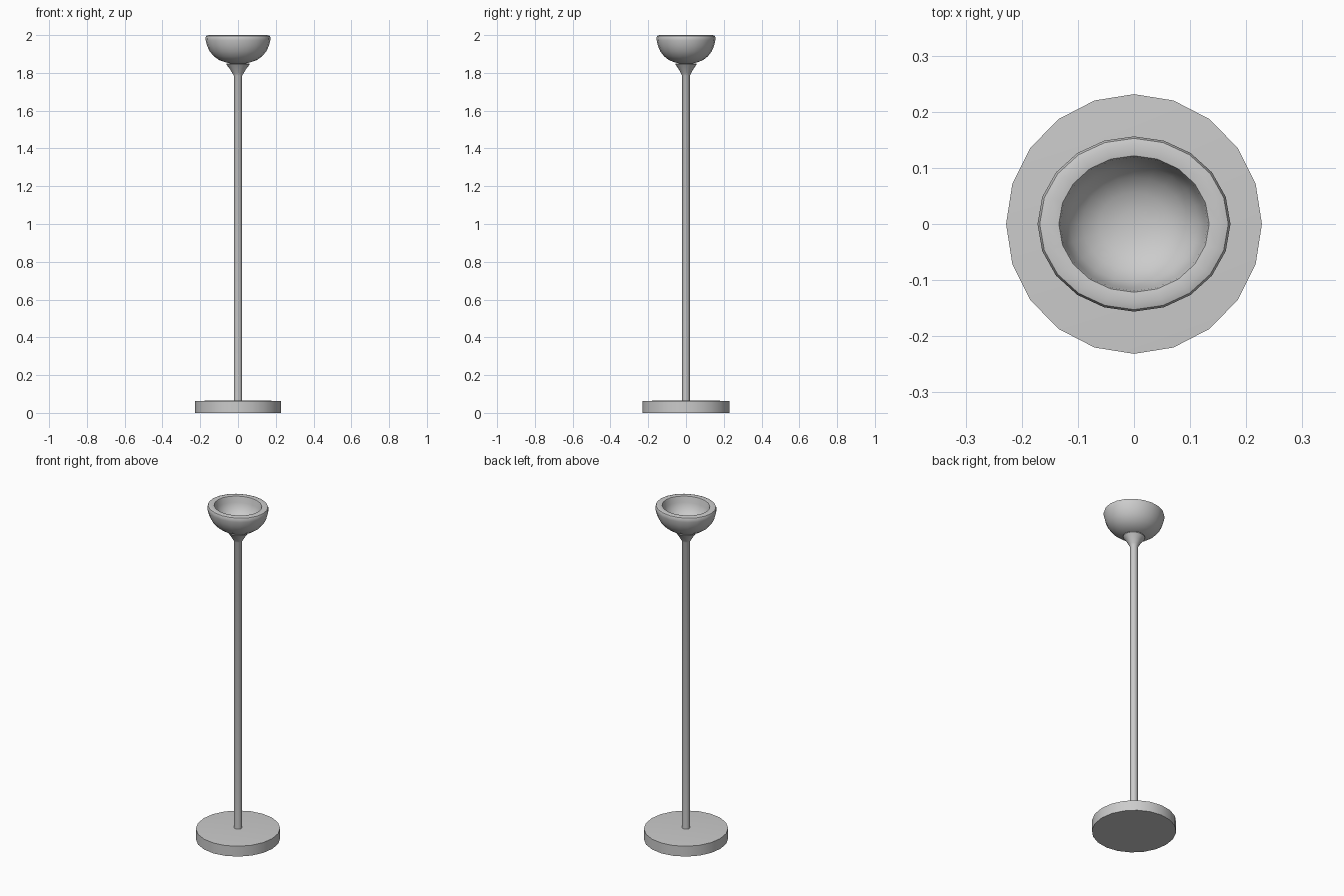
import bpy, bmesh
from math import cos, sin, tau, radians

if "Cube" in bpy.data.objects:
    bpy.data.objects.remove(bpy.data.objects["Cube"])


def lathe(name, profile, y_scale, sides=20, angle=35):
    """Revolve (radius, z) points around z; radius 0 closes to a point."""
    bm = bmesh.new()
    rings = []
    for r, z in profile:
        n = sides if r > 0 else 1
        rings.append([bm.verts.new((r * cos(tau * i / sides), r * y_scale * sin(tau * i / sides), z))
                      for i in range(n)])
    for a, b in zip(rings, rings[1:]):
        for i in range(sides):
            j = (i + 1) % sides
            quad = [a[i % len(a)], a[j % len(a)], b[j % len(b)], b[i % len(b)]]
            bm.faces.new(list(dict.fromkeys(quad)))
    bmesh.ops.recalc_face_normals(bm, faces=bm.faces)
    mesh = bpy.data.meshes.new(name)
    bm.to_mesh(mesh)
    bm.free()
    obj = bpy.data.objects.new(name, mesh)
    bpy.context.collection.objects.link(obj)
    bpy.ops.object.select_all(action='DESELECT')
    obj.select_set(True)
    bpy.context.view_layer.objects.active = obj
    bpy.ops.object.shade_smooth_by_angle(angle=radians(angle))
    return obj


# Round foot, very slightly raised towards the middle
lathe("base", [(0, 0), (0.228, 0), (0.228, 0.062), (0.14, 0.066), (0, 0.067)], 1.015)

# Slim pole flaring into a collar under the bowl
lathe("pole", [(0, 0.06), (0.022, 0.06), (0.022, 1.785), (0.029, 1.797), (0.044, 1.822),
               (0.062, 1.845), (0.062, 1.849), (0.03, 1.852), (0, 1.852)], 0.91)

# Hollow bowl with a rounded, thick rim
lathe("bowl", [(0, 1.848), (0.04, 1.850), (0.07, 1.857), (0.10, 1.868), (0.128, 1.888),
               (0.150, 1.914), (0.164, 1.944), (0.171, 1.972), (0.172, 1.986),
               (0.168, 1.996), (0.155, 2.0), (0.134, 1.997), (0.131, 1.988),
               (0.127, 1.962), (0.115, 1.932), (0.092, 1.906), (0.062, 1.889),
               (0.027, 1.881), (0, 1.880)], 0.908)
